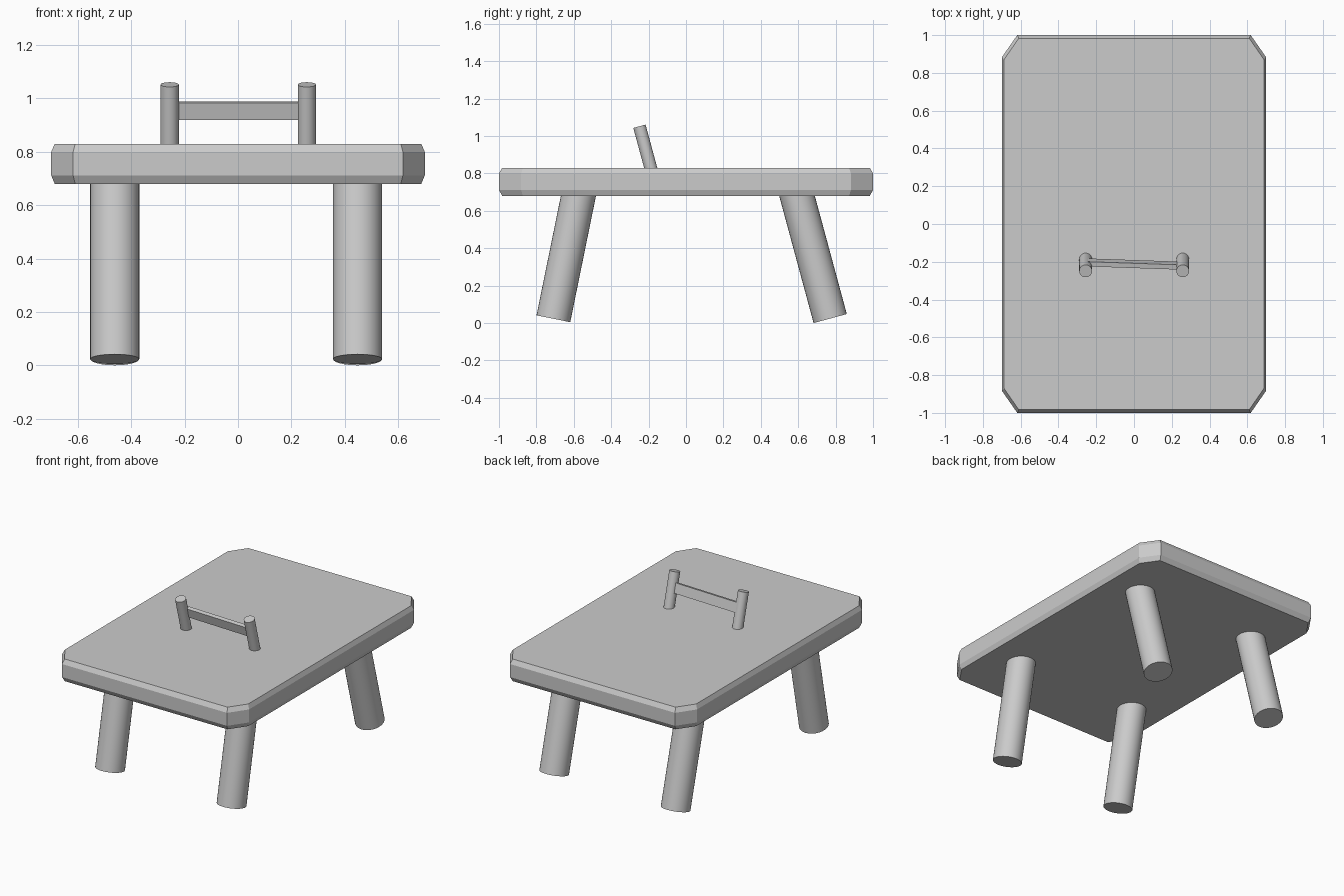
import bpy, bmesh
from mathutils import Vector, Euler
from math import radians

if "Cube" in bpy.data.objects:
    bpy.data.objects.remove(bpy.data.objects["Cube"])


def finish(name, bm, smooth=False):
    bmesh.ops.recalc_face_normals(bm, faces=bm.faces)
    mesh = bpy.data.meshes.new(name)
    bm.to_mesh(mesh)
    bm.free()
    ob = bpy.data.objects.new(name, mesh)
    bpy.context.collection.objects.link(ob)
    if smooth:
        bpy.ops.object.select_all(action='DESELECT')
        ob.select_set(True)
        bpy.context.view_layer.objects.active = ob
        bpy.ops.object.shade_smooth_by_angle(angle=radians(40))
    return ob


def rod(name, start, end, radius, sides=32):
    """Cylinder running between two points."""
    start, end = Vector(start), Vector(end)
    axis = end - start
    bm = bmesh.new()
    bmesh.ops.create_cone(bm, cap_ends=True, segments=sides, radius1=radius,
                          radius2=radius, depth=axis.length)
    ob = finish(name, bm, True)
    ob.location = (start + end) / 2
    ob.rotation_euler = axis.to_track_quat('Z', 'Y').to_euler()
    return ob


# Tabletop: clipped-corner outline with chamfered top and bottom rims
def outline(a, b, c, d):
    return [(b, -c), (a, -d), (a, d), (b, c), (-b, c), (-a, d), (-a, -d), (-b, -c)]


wide = outline(0.70, 0.618, 1.0, 0.882)
inset = outline(0.687, 0.61, 0.983, 0.872)
bm = bmesh.new()
rings = [[bm.verts.new((x, y, z)) for x, y in pts]
         for pts, z in ((inset, 0.68), (wide, 0.712), (wide, 0.80), (inset, 0.83))]
for low, high in zip(rings, rings[1:]):
    for i in range(8):
        j = (i + 1) % 8
        bm.faces.new((low[i], low[j], high[j], high[i]))
bm.faces.new(rings[0][::-1])
bm.faces.new(rings[-1])
finish("tabletop", bm)

# Splayed legs and leaning handle posts, one of each per side
for side, leg_x, post_x in (("left", -0.462, -0.256), ("right", 0.448, 0.258)):
    rod(f"front_leg_{side}", (leg_x, -0.709, 0.023), (leg_x, -0.565, 0.73), 0.092)
    rod(f"back_leg_{side}", (leg_x, 0.771, 0.024), (leg_x, 0.58, 0.73), 0.092)
    rod(f"handle_post_{side}", (post_x, -0.178, 0.79), (post_x, -0.249, 1.052), 0.034)

# Handle crossbar, leaning with the posts and slightly skewed
bm = bmesh.new()
bmesh.ops.create_cube(bm, size=1)
bmesh.ops.scale(bm, vec=(0.50, 0.026, 0.066), verts=bm.verts)
bar = finish("handle_crossbar", bm)
bar.location = (0, -0.212, 0.954)
bar.rotation_euler = Euler((radians(15), 0, radians(-2)))
